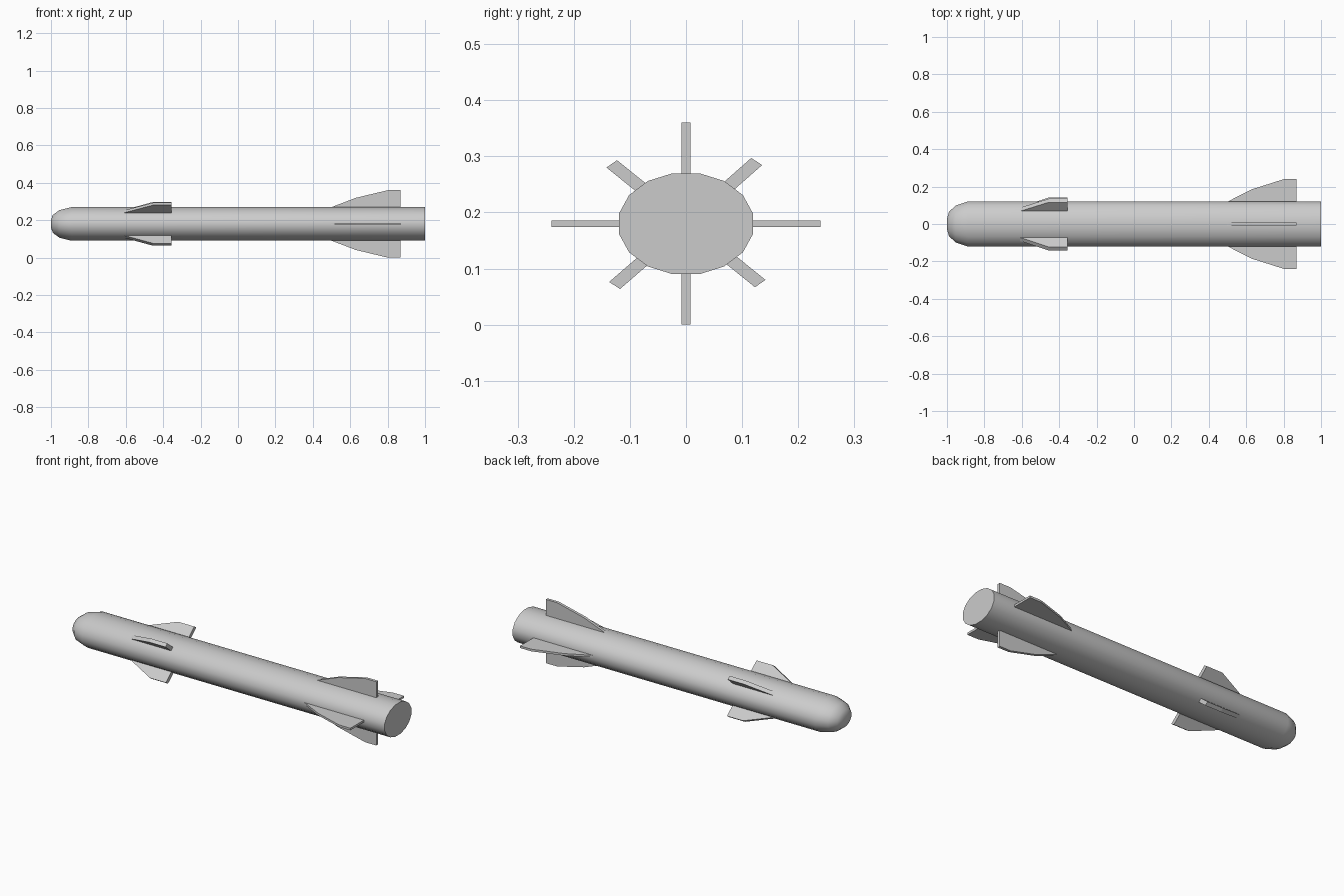
import bpy, bmesh
from math import sin, cos, pi, radians

if "Cube" in bpy.data.objects:
    bpy.data.objects.remove(bpy.data.objects["Cube"])

RY, RZ, CZ = 0.122, 0.0917, 0.18   # body half-width, half-height, axis height
SIDES = 16


def place(x, u, v):
    """Unit-circle coordinates (u, v) mapped to the flattened body section."""
    return (x, u * RY, CZ + v * RZ)


def finish(name, bm):
    bmesh.ops.recalc_face_normals(bm, faces=bm.faces)
    mesh = bpy.data.meshes.new(name)
    bm.to_mesh(mesh)
    bm.free()
    obj = bpy.data.objects.new(name, mesh)
    bpy.context.collection.objects.link(obj)
    return obj


def make_body(profile):
    bm = bmesh.new()
    rings = []
    for x, r in profile:
        angles = [2 * pi * (i + 0.5) / SIDES for i in range(SIDES)]
        rings.append([bm.verts.new(place(x, r * cos(a), r * sin(a))) for a in angles])
    for a, b in zip(rings, rings[1:]):
        for i in range(SIDES):
            j = (i + 1) % SIDES
            bm.faces.new((a[i], a[j], b[j], b[i]))
    bm.faces.new(rings[0])
    bm.faces.new(rings[-1])
    return finish("body", bm)


def make_fin(name, outline, degrees, thickness):
    """Flat fin: outline of (x, radius) points, swung round the body axis."""
    c, s, h = cos(radians(degrees)), sin(radians(degrees)), thickness / 2
    bm = bmesh.new()
    layers = [[bm.verts.new(place(x, r * c - t * s, r * s + t * c)) for x, r in outline]
              for t in (-h, h)]
    bm.faces.new(layers[0])
    bm.faces.new(layers[1])
    n = len(outline)
    for i in range(n):
        j = (i + 1) % n
        bm.faces.new((layers[0][i], layers[0][j], layers[1][j], layers[1][i]))
    return finish(name, bm)


# Body tube with rounded nose
body = make_body([(-1.0, 0.22), (-0.99, 0.53), (-0.955, 0.82), (-0.89, 1.0), (1.0, 1.0)])
bpy.context.view_layer.objects.active = body
body.select_set(True)
bpy.ops.object.shade_smooth_by_angle(angle=radians(45))

# Four swept tail fins
tail = [(0.47, 0.9), (0.505, 1.0), (0.63, 1.52), (0.80, 1.963), (0.87, 1.963), (0.87, 0.9)]
for i in range(4):
    make_fin(f"tail_fin_{i + 1}", tail, 90 * i, 0.13)

# Four small diagonal front fins
front = [(-0.63, 0.9), (-0.455, 1.59), (-0.355, 1.59), (-0.355, 0.9)]
for i, angle in enumerate((49.5, 133, 229, 313)):
    make_fin(f"front_fin_{i + 1}", front, angle, 0.21)
